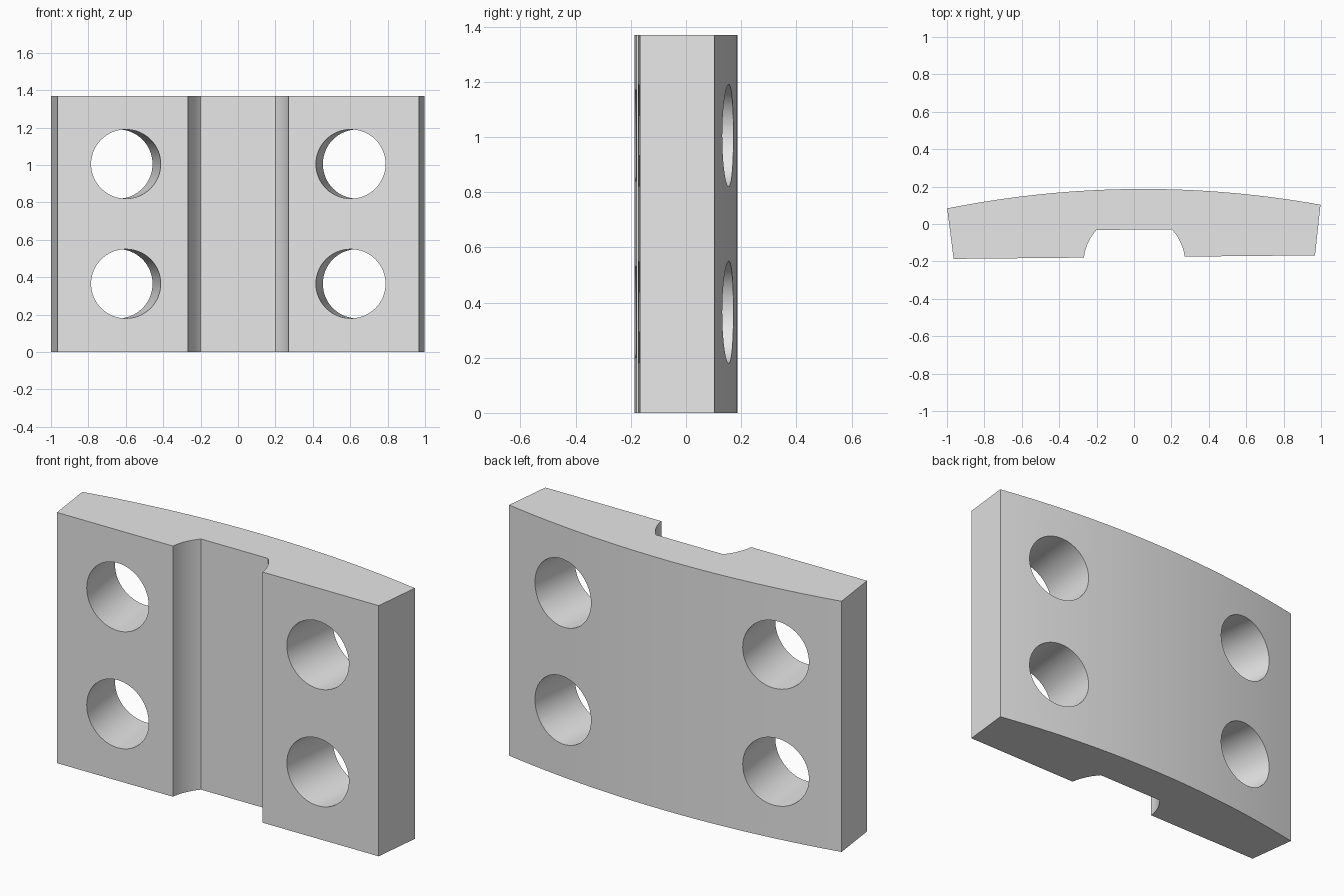
import bpy, bmesh
from math import sin, cos, asin, atan2, sqrt, pi
from mathutils import Matrix, Vector

HEIGHT = 1.37
FRONT_Y, CREST_Y = -0.177, 0.187
TURN = Matrix.Rotation(0.0098, 4, 'Z')   # the whole plate sits slightly turned

cube = bpy.data.objects.get("Cube")
if cube:
    bpy.data.objects.remove(cube, do_unlink=True)

grey = bpy.data.materials.new("plain grey")
grey.use_nodes = True
grey.diffuse_color = (0.8, 0.8, 0.8, 1)
grey.node_tree.nodes["Principled BSDF"].inputs["Base Color"].default_value = (0.8, 0.8, 0.8, 1)


def make_object(name, bm):
    bmesh.ops.recalc_face_normals(bm, faces=bm.faces)
    mesh = bpy.data.meshes.new(name)
    bm.to_mesh(mesh)
    bm.free()
    mesh.materials.append(grey)
    obj = bpy.data.objects.new(name, mesh)
    bpy.context.collection.objects.link(obj)
    return obj


def arc(cx, cy, radius, start, end, steps):
    return [(cx + radius * cos(start + (end - start) * i / steps),
             cy + radius * sin(start + (end - start) * i / steps))
            for i in range(steps + 1)]


# Right half of the outline: groove flank, front edge, slanted side
groove_cy, groove_r = -0.213, 0.272
flank = arc(0, groove_cy, groove_r,
            asin((-0.03 - groove_cy) / groove_r),
            asin((FRONT_Y - groove_cy) / groove_r), 12)
edge_x, edge_y = 0.998, 0.093
half = flank + [(0.966, FRONT_Y)]

# Shallow curved back, from the +x edge to the -x edge
sag = CREST_Y - edge_y
back_r = (edge_x ** 2 + sag ** 2) / (2 * sag)
spread = asin(edge_x / back_r)
back = arc(0, CREST_Y - back_r, back_r, pi / 2 - spread, pi / 2 + spread, 48)
outline = half + back + [(-x, y) for x, y in reversed(half)]

# Plate body
bm = bmesh.new()
base = bm.faces.new([bm.verts.new((x, y, 0)) for x, y in outline])
top = bmesh.ops.extrude_face_region(bm, geom=[base])
bmesh.ops.translate(bm, vec=(0, 0, HEIGHT),
                    verts=[v for v in top["geom"] if isinstance(v, bmesh.types.BMVert)])
bm.transform(TURN)
plate = make_object("curved_plate", bm)

# Four bolt holes that splay outward toward the back
bm = bmesh.new()
for side in (-1, 1):
    axis = Vector((side * 0.118, 1, 0)).normalized()
    aim = axis.to_track_quat('Z', 'Y').to_matrix().to_4x4()
    for z in (0.365, 1.005):
        place = Matrix.Translation((side * 0.601, FRONT_Y, z)) @ aim
        bmesh.ops.create_cone(bm, cap_ends=True, segments=64, radius1=0.185,
                              radius2=0.185, depth=1.2, matrix=TURN @ place)
cutter = make_object("hole_cutter", bm)
cutter.hide_render = True

cut = plate.modifiers.new("bolt_holes", 'BOOLEAN')
cut.operation = 'DIFFERENCE'
cut.solver = 'EXACT'
cut.object = cutter

# Apply the holes, drop the cutter and smooth the curved walls
bpy.ops.object.select_all(action='DESELECT')
plate.select_set(True)
bpy.context.view_layer.objects.active = plate
bpy.ops.object.modifier_apply(modifier=cut.name)
bpy.data.objects.remove(cutter, do_unlink=True)
bpy.ops.object.shade_smooth_by_angle(angle=pi / 6)
